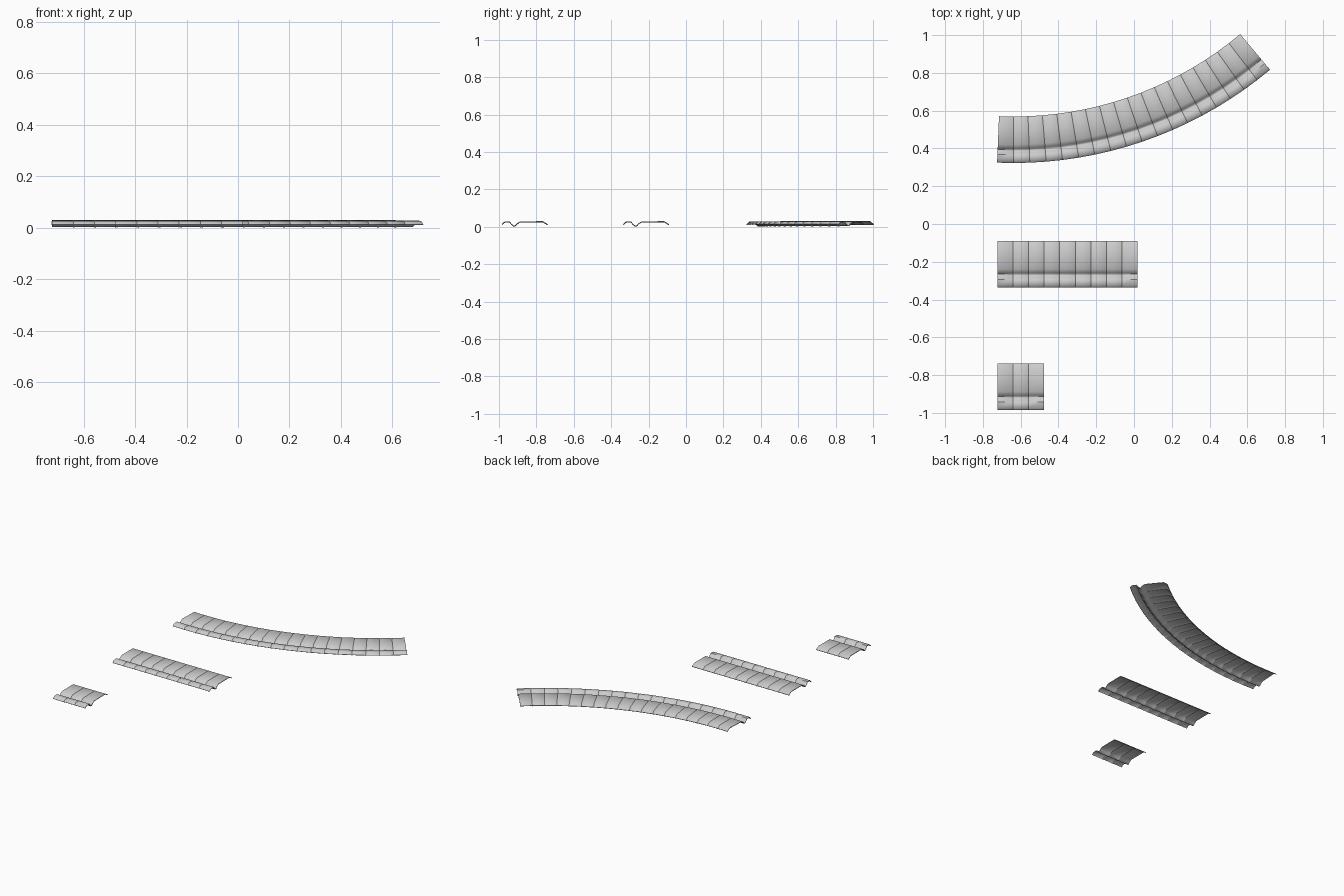
import bpy, math

if "Cube" in bpy.data.objects:
    bpy.data.objects.remove(bpy.data.objects["Cube"])

# Cross-section of the channelled edging: (distance from front edge, height)
PROFILE = [(0, .014), (.013, .027), (.043, .029), (.052, .017), (.064, .007),
           (.071, .007), (.078, .016), (.097, .029), (.22, .030), (.246, .014)]
GROOVE = .002   # depth of the joint between tiles
LIP = .03       # half width of the joint, as a share of one tile


def strip(name, tiles, place):
    """Sweep the profile over a row of tiles; place(t, v) gives plan position."""
    rows = [(0, 0)]
    for i in range(tiles):
        rows += [(i + LIP, 0), (i + 1 - LIP, 0)]
        rows.append((i + 1, GROOVE if i < tiles - 1 else 0))
    n = len(PROFILE)
    verts = [(*place(t, v), z - dip) for t, dip in rows for v, z in PROFILE]
    faces = [(r * n + k, (r + 1) * n + k, (r + 1) * n + k + 1, r * n + k + 1)
             for r in range(len(rows) - 1) for k in range(n - 1)]
    mesh = bpy.data.meshes.new(name)
    mesh.from_pydata(verts, [], faces)
    mesh.update()
    ob = bpy.data.objects.new(name, mesh)
    bpy.context.collection.objects.link(ob)
    # Thin shell thickness below the visible face
    mod = ob.modifiers.new("thickness", 'SOLIDIFY')
    mod.thickness = .004
    mod.offset = -1
    bpy.ops.object.select_all(action='DESELECT')
    ob.select_set(True)
    bpy.context.view_layer.objects.active = ob
    bpy.ops.object.modifier_apply(modifier=mod.name)
    bpy.ops.object.shade_smooth_by_angle(angle=math.radians(50))
    return ob


# Straight pieces, short and long
PITCH = .0822
strip("short_straight_edging", 3, lambda t, v: (-.722 + t * PITCH, -.985 + v))
strip("long_straight_edging", 9, lambda t, v: (-.722 + t * PITCH, -.336 + v))

# Curved piece, sweeping round a distant centre
STEP, START, RADIUS = math.radians(2.35), math.radians(-2.35), 2.115
CX, CY = -.638, 2.438


def on_arc(t, v):
    a = START + t * STEP
    r = RADIUS - v
    return CX + r * math.sin(a), CY - r * math.cos(a)


strip("curved_edging", 18, on_arc)
